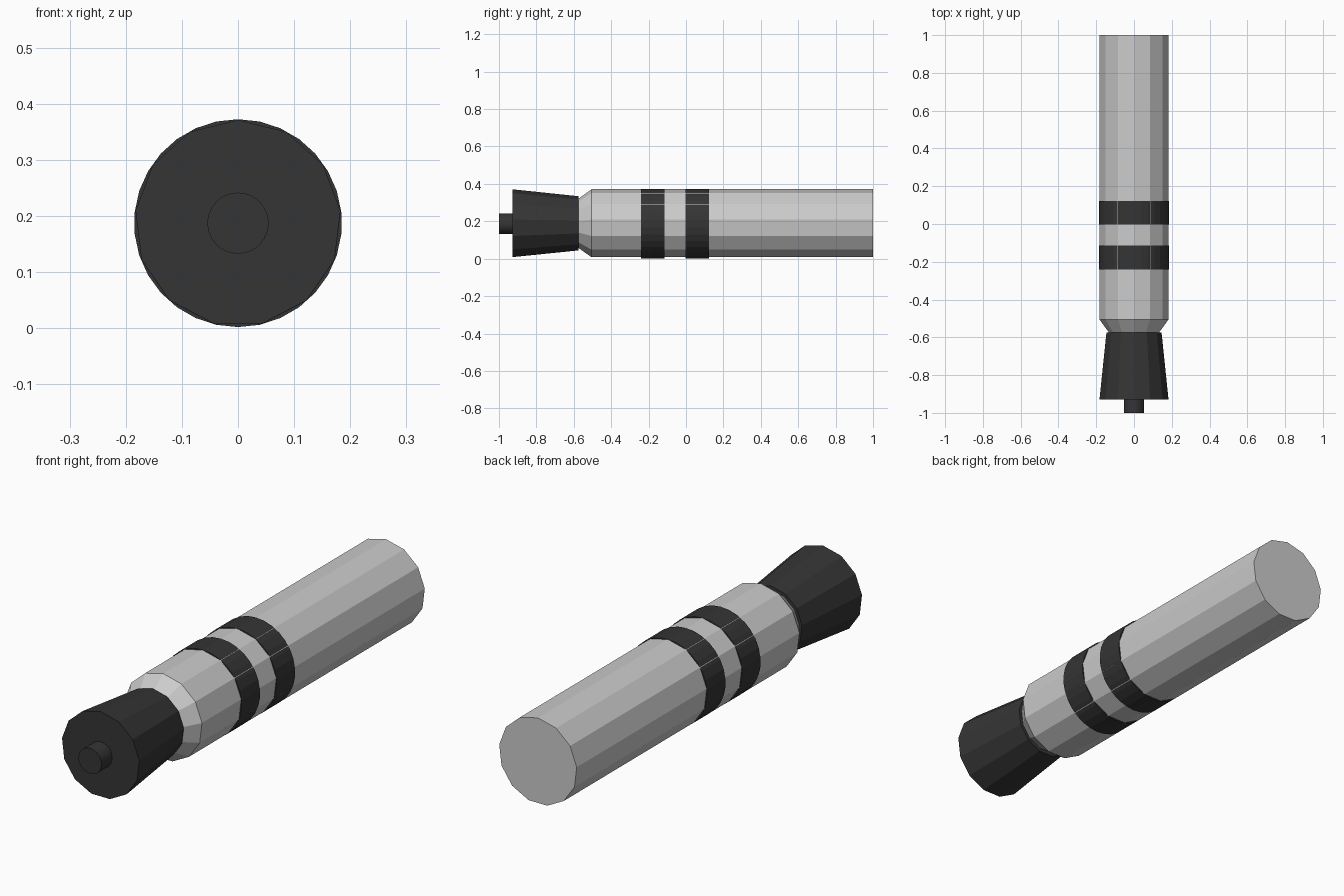
import bpy, bmesh
from math import sin, cos, tau

if "Cube" in bpy.data.objects:
    bpy.data.objects.remove(bpy.data.objects["Cube"])

AXIS_Z = 0.187

dark = bpy.data.materials.new("dark")
dark.diffuse_color = (0.035, 0.035, 0.035, 1)
dark.use_nodes = True
dark.node_tree.nodes["Principled BSDF"].inputs["Base Color"].default_value = dark.diffuse_color


def lathe(name, profile, sides, material=None):
    """Capped, flat-shaded solid around the y axis from (y, radius) pairs; one corner points up."""
    bm = bmesh.new()
    rings = []
    for y, r in profile:
        rings.append([bm.verts.new((r * sin(tau * i / sides), y, AXIS_Z + r * cos(tau * i / sides)))
                      for i in range(sides)])
    for a, b in zip(rings, rings[1:]):
        for i in range(sides):
            j = (i + 1) % sides
            bm.faces.new((a[i], a[j], b[j], b[i]))
    bm.faces.new(rings[0])
    bm.faces.new(rings[-1])
    bmesh.ops.recalc_face_normals(bm, faces=bm.faces)
    mesh = bpy.data.meshes.new(name)
    bm.to_mesh(mesh)
    bm.free()
    obj = bpy.data.objects.new(name, mesh)
    bpy.context.collection.objects.link(obj)
    if material:
        mesh.materials.append(material)
    return obj


# Grey barrel with a chamfered shoulder
lathe("barrel", [(-0.577, 0.132), (-0.505, 0.1845), (1.0, 0.1845)], 13)

# Flared dark head and its small stub
lathe("flared_head", [(-0.928, 0.184), (-0.575, 0.147)], 13, dark)
lathe("head_stub", [(-1.0, 0.0545), (-0.92, 0.0545)], 30, dark)

# Two dark bands around the barrel
for name, start in (("front_band", -0.24), ("rear_band", -0.003)):
    lathe(name, [(start, 0.1852), (start + 0.125, 0.1852)], 30, dark)
